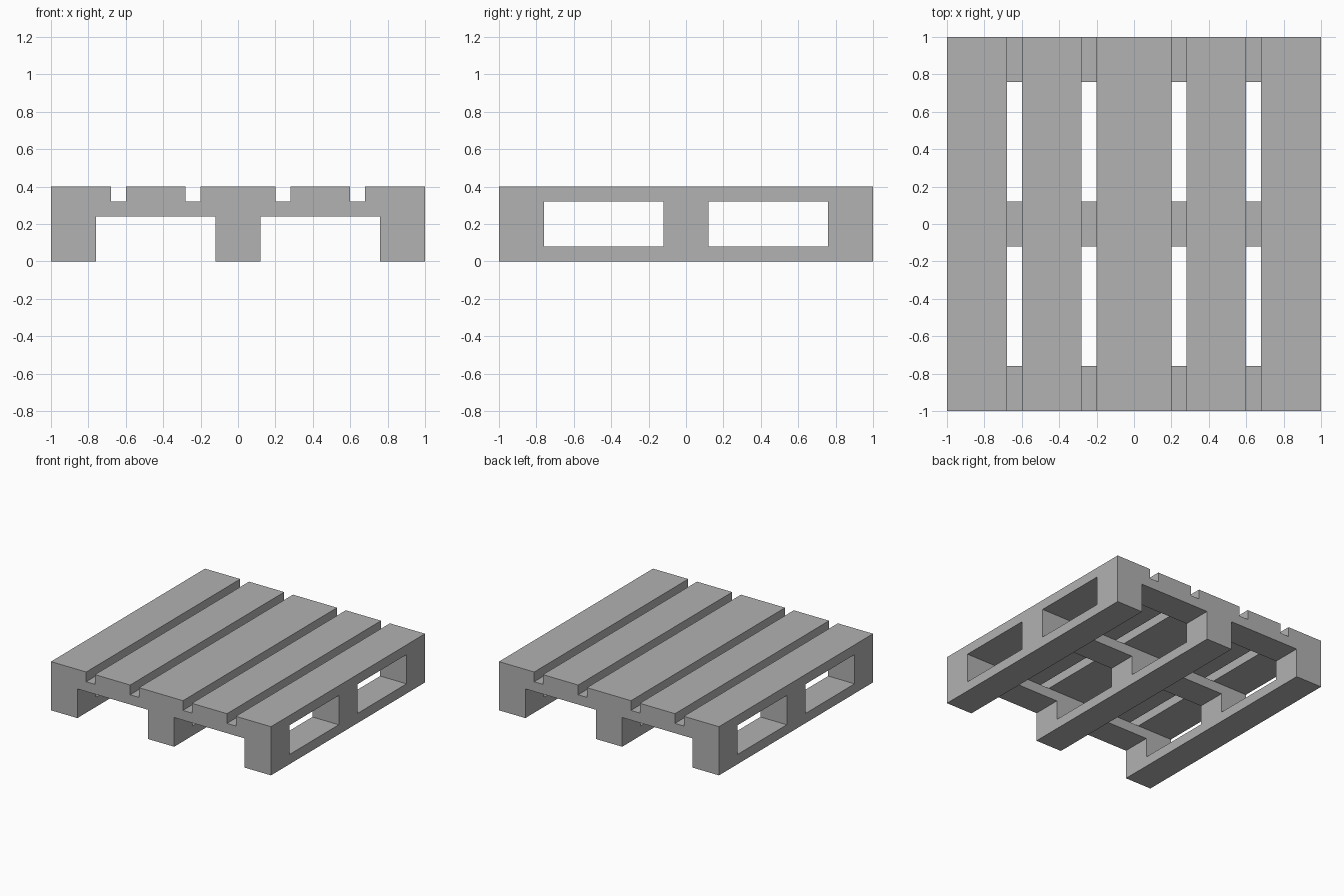
import bpy

default = bpy.data.objects.get("Cube")
if default:
    bpy.data.objects.remove(default, do_unlink=True)

GREY = (0.445, 0.445, 0.445, 1.0)
material = bpy.data.materials.new("plain_grey")
material.use_nodes = True
material.diffuse_color = GREY
shader = next(n for n in material.node_tree.nodes if n.type == "BSDF_PRINCIPLED")
shader.inputs["Base Color"].default_value = GREY


def plank(name, x, y, z):
    """Box filling the given (low, high) span on each axis."""
    spans = (x, y, z)
    bpy.ops.mesh.primitive_cube_add(size=1, location=[(a + b) / 2 for a, b in spans])
    obj = bpy.context.object
    obj.name = name
    obj.scale = [b - a for a, b in spans]
    bpy.ops.object.transform_apply(location=False, rotation=False, scale=True)
    obj.data.materials.append(material)


# Layer heights, from the ground up
RUNNER = (0, 0.08)
BLOCK = (0.08, 0.24)
CROSS = (0.24, 0.32)
DECK = (0.32, 0.40)
FULL = (-1, 1)

# Three rows shared by the runners, blocks and cross boards
rows_x = {"right": (-1, -0.76), "middle": (-0.12, 0.12), "left": (0.76, 1)}
rows_y = {"front": (-1, -0.76), "centre": (-0.12, 0.12), "back": (0.76, 1)}

# Bottom runners, front to back, with spacer blocks on each
for side, x in rows_x.items():
    plank(f"{side}_runner", x, FULL, RUNNER)
    for place, y in rows_y.items():
        plank(f"{place}_{side}_block", x, y, BLOCK)

# Cross boards, side to side
for place, y in rows_y.items():
    plank(f"{place}_cross_board", FULL, y, CROSS)

# Deck boards: wide centre board and mirrored pairs
plank("centre_deck_board", (-0.2, 0.2), FULL, DECK)
for name, low, high in (("inner", 0.28, 0.6), ("outer", 0.68, 1)):
    plank(f"left_{name}_deck_board", (low, high), FULL, DECK)
    plank(f"right_{name}_deck_board", (-high, -low), FULL, DECK)
